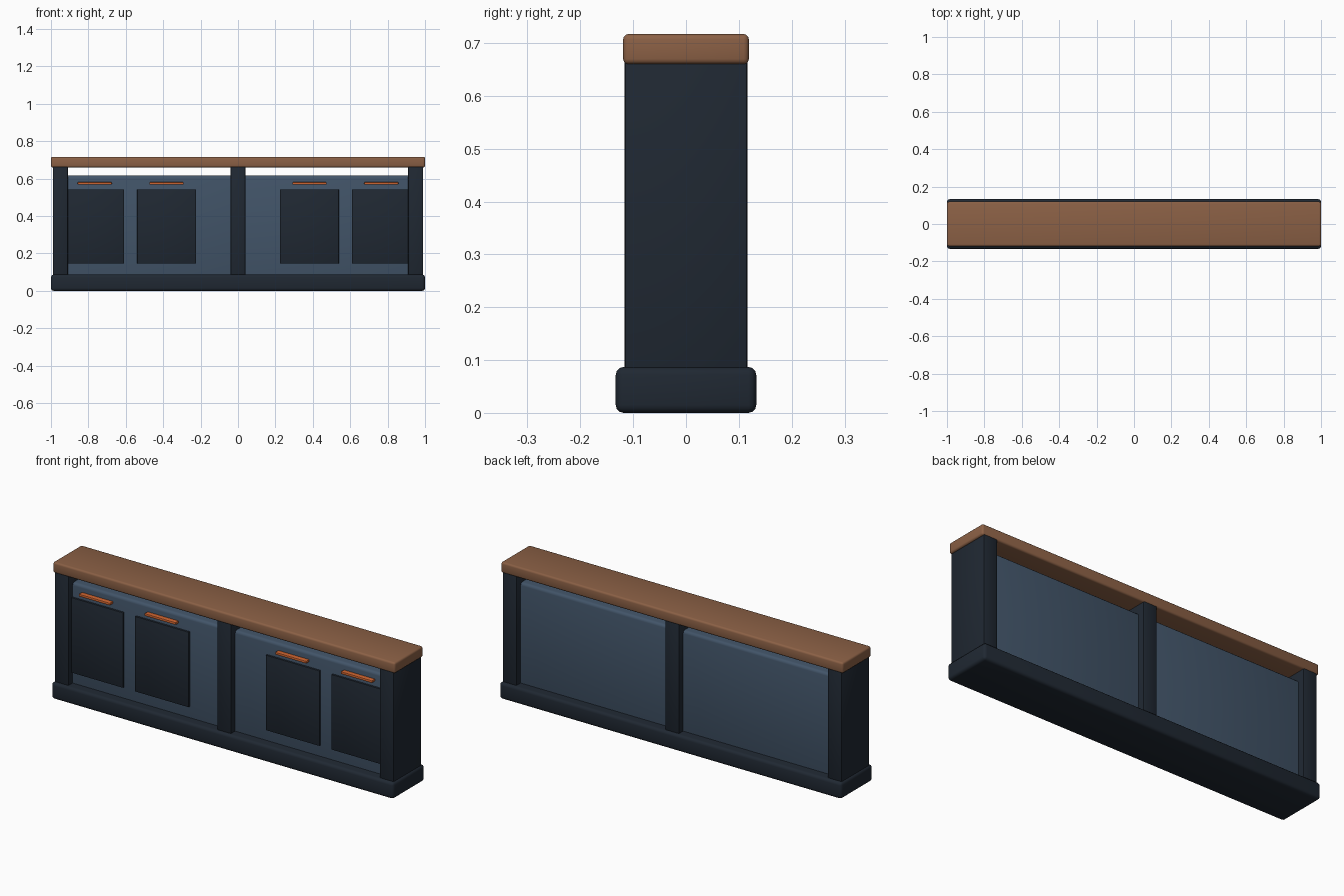
import bpy

if "Cube" in bpy.data.objects:
    bpy.data.objects.remove(bpy.data.objects["Cube"])


def material(name, rgb):
    m = bpy.data.materials.new(name)
    m.diffuse_color = (*rgb, 1)
    m.use_nodes = True
    m.node_tree.nodes["Principled BSDF"].inputs["Base Color"].default_value = m.diffuse_color
    return m


WOOD = material("warm_wood", (0.26, 0.118, 0.06))
DARK = material("dark_navy", (0.014, 0.021, 0.032))
BLUE = material("slate_blue", (0.054, 0.089, 0.14))
COPPER = material("copper", (0.63, 0.13, 0.03))


def box(name, x, y, z, mat, bevel=0.003, segments=2):
    """Rounded box given as (min, max) on each axis."""
    spans = (x, y, z)
    bpy.ops.mesh.primitive_cube_add(size=1, location=[(a + b) / 2 for a, b in spans])
    ob = bpy.context.object
    ob.name = name
    ob.scale = [b - a for a, b in spans]
    bpy.ops.object.transform_apply(location=False, rotation=False, scale=True)
    mod = ob.modifiers.new("Bevel", "BEVEL")
    mod.width, mod.segments = bevel, segments
    bpy.ops.object.modifier_apply(modifier="Bevel")
    bpy.ops.object.shade_smooth_by_angle()
    ob.data.materials.append(mat)
    return ob


# Plinth and worktop
box("plinth", (-1, 1), (-0.133, 0.133), (0, 0.087), DARK, 0.015, 3)
box("worktop", (-1, 1), (-0.119, 0.119), (0.66, 0.717), WOOD, 0.01, 3)

# Upright posts
for name, cx in (("left_post", -0.95), ("centre_post", 0), ("right_post", 0.95)):
    box(name, (cx - 0.04, cx + 0.04), (-0.116, 0.116), (0.075, 0.668), DARK, 0.005)

# Cabinet bodies, each with two doors and two pulls, mirrored left and right
for side, s in (("left", -1), ("right", 1)):
    def span(c, half):
        return (s * c - half, s * c + half)

    box(f"{side}_cabinet", span(0.475, 0.455), (-0.081, 0.081), (0.07, 0.617), BLUE, 0.015, 3)
    for which, c in (("inner", 0.382), ("outer", 0.766)):
        box(f"{side}_{which}_door", span(c, 0.157), (-0.091, -0.07), (0.145, 0.542), DARK, 0.002)
        box(f"{side}_{which}_handle", span(c, 0.091), (-0.106, -0.078), (0.568, 0.581), COPPER, 0.003)
